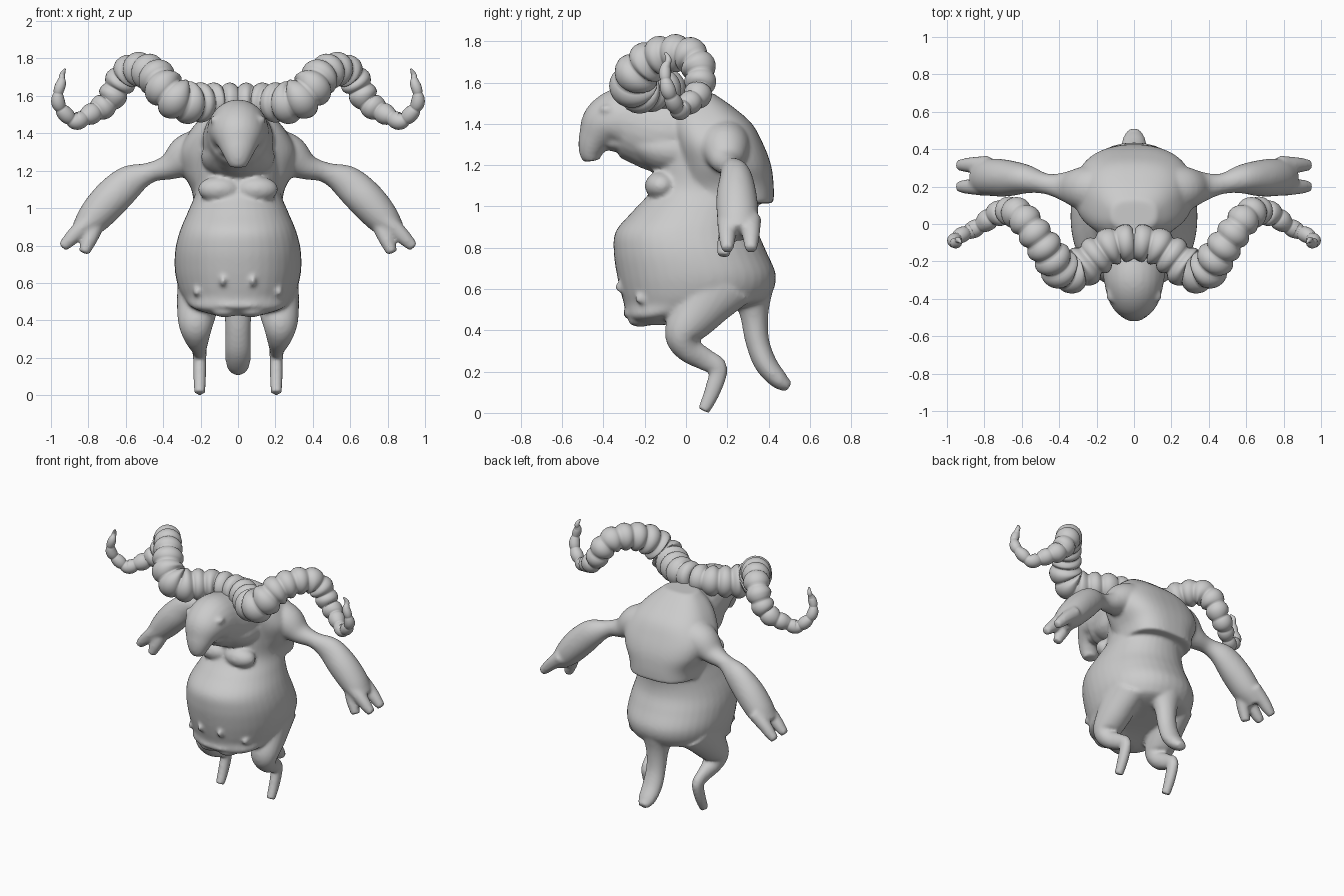
import bpy, bmesh
from math import sin, cos, pi, copysign
from mathutils import Vector, Matrix


def spline(pts, steps):
    """Catmull-Rom samples through tuples (x, y, z, ra, rb)."""
    p = [Vector(q) for q in pts]
    p = [p[0] * 2 - p[1]] + p + [p[-1] * 2 - p[-2]]
    out = []
    for i in range(1, len(p) - 2):
        a, b, c, d = p[i - 1:i + 3]
        for k in range(steps):
            t = k / steps
            out.append(0.5 * (2 * b + (c - a) * t + (2 * a - 5 * b + 4 * c - d) * t * t
                              + (3 * b - a - 3 * c + d) * t ** 3))
    out.append(p[-2])
    return out


def sweep(bm, pts, ref, steps=6, sides=24, rib=0, flat=False, square=1.0):
    """Tube with (super)elliptical sections; ra lies along ref, rb across it.
    flat keeps every section horizontal."""
    s = spline(pts, steps)
    u = Vector(ref)
    rings, run = [], 0
    for i, q in enumerate(s):
        c = Vector(q[:3])
        a, b = s[max(i - 1, 0)], s[min(i + 1, len(s) - 1)]
        t = Vector((0, 0, 1)) if flat else (Vector(b[:3]) - Vector(a[:3])).normalized()
        u = (u - t * u.dot(t)).normalized()
        v = t.cross(u)
        k = 1
        if rib:
            if i:
                run += (c - Vector(s[i - 1][:3])).length
            k = 0.78 + 0.27 * abs(sin(pi * run / rib)) ** 0.7
        ra, rb = max(q[3], .004) * k, max(q[4], .004) * k
        ring = []
        for j in range(sides):
            x, y = (copysign(abs(f) ** square, f) for f in (cos(2 * pi * j / sides), sin(2 * pi * j / sides)))
            ring.append(bm.verts.new(c + u * ra * x + v * rb * y))
        rings.append(ring)
    for r0, r1 in zip(rings, rings[1:]):
        for j in range(sides):
            n = (j + 1) % sides
            bm.faces.new((r0[j], r0[n], r1[n], r1[j]))
    bm.faces.new(rings[0][::-1])
    bm.faces.new(rings[-1])


def both(bm, pts, ref):
    for m in (1, -1):
        sweep(bm, [(m * p[0],) + tuple(p[1:]) for p in pts], ref)


def blob(bm, loc, size):
    bmesh.ops.create_uvsphere(bm, u_segments=20, v_segments=12, radius=1,
                              matrix=Matrix.Translation(loc) @ Matrix.Diagonal((*size, 1)))


def finish(bm, name):
    bmesh.ops.recalc_face_normals(bm, faces=bm.faces)
    me = bpy.data.meshes.new(name)
    bm.to_mesh(me)
    bm.free()
    me.shade_smooth()
    ob = bpy.data.objects.new(name, me)
    bpy.context.collection.objects.link(ob)
    return ob


X, Y = (1, 0, 0), (0, 1, 0)
body = bmesh.new()

# torso with pot belly
sweep(body, [(0, -.17, .425, .12, .07), (0, -.13, .465, .24, .16), (0, .02, .525, .295, .32),
             (0, .05, .58, .32, .365), (0, .05, .67, .338, .385), (0, .02, .78, .335, .37),
             (0, .005, .88, .31, .345), (0, .045, .98, .268, .30), (0, .1, 1.08, .23, .27),
             (0, .12, 1.2, .23, .27), (0, .12, 1.3, .24, .24), (0, .1, 1.4, .21, .2),
             (0, .09, 1.48, .13, .12)], X, flat=True, sides=40, square=.93)

# hunched fur mantle, ending in a ledge on the back
sweep(body, [(0, .22, 1.015, .235, .205), (0, .2, 1.1, .25, .225), (0, .19, 1.2, .30, .222),
             (0, .16, 1.3, .315, .215), (0, .12, 1.4, .265, .20), (0, .08, 1.48, .20, .15),
             (0, .05, 1.55, .12, .08)], X, flat=True, sides=40, square=.75)

# neck, head, muzzle and throat
sweep(body, [(0, .05, 1.36, .19, .18), (0, -.1, 1.36, .19, .20), (0, -.22, 1.39, .172, .185),
             (0, -.31, 1.415, .16, .165), (0, -.39, 1.39, .14, .13), (0, -.44, 1.325, .10, .085),
             (0, -.46, 1.265, .07, .06), (0, -.455, 1.22, .045, .04)], X)
sweep(body, [(0, .0, 1.27, .2, .14), (0, -.13, 1.28, .19, .12), (0, -.26, 1.31, .14, .07),
             (0, -.37, 1.31, .09, .04)], X)

# tail
sweep(body, [(0, .32, .62, .13, .11), (0, .33, .48, .08, .07), (0, .345, .35, .068, .058),
             (0, .385, .24, .07, .055), (0, .45, .16, .062, .045), (0, .50, .125, .035, .025)], X)

# arms
both(body, [(.15, .18, 1.3, .14, .14), (.27, .19, 1.275, .12, .12), (.37, .2, 1.22, .08, .07),
            (.47, .215, 1.19, .055, .055), (.58, .24, 1.14, .078, .09), (.68, .245, 1.05, .098, .10),
            (.77, .25, .95, .1, .09), (.84, .25, .87, .085, .06)], Y)
# fingers and thumb
for y in (.2, .315):
    both(body, [(.78, y, .94, .05, .05), (.85, y, .88, .045, .045), (.90, y, .83, .038, .038),
                (.94, y, .79, .028, .028)], Y)
both(body, [(.76, .22, .92, .05, .05), (.79, .195, .84, .042, .042), (.825, .18, .76, .03, .03)], Y)

# hind legs
both(body, [(.2, .14, .64, .12, .2), (.215, .06, .50, .112, .13), (.225, -.015, .385, .095, .09),
            (.22, .01, .31, .07, .065), (.21, .09, .26, .045, .055), (.205, .155, .215, .037, .046),
            (.205, .13, .11, .035, .04), (.205, .085, .01, .03, .03)], X)

for m in (1, -1):
    blob(body, (m * .1, -.12, 1.1), (.115, .08, .07))        # chest
    blob(body, (m * .12, -.38, 1.47), (.03, .04, .025))      # brow
    blob(body, (m * .22, -.20, .555), (.022, .05, .03))      # side teat
    blob(body, (m * .08, -.315, .61), (.018, .03, .03))      # front teat
    blob(body, (m * .07, -.22, .445), (.07, .06, .028))      # belly fold
blob(body, (0, -.275, .48), (.12, .03, .022))                # belly lip

body = finish(body, "creature_body")
rm = body.modifiers.new("blend", 'REMESH')
rm.mode = 'VOXEL'
rm.voxel_size = .011
rm.use_smooth_shade = True
sm = body.modifiers.new("soften", 'SMOOTH')
sm.factor = .5
sm.iterations = 8

# ribbed curling horns, mirrored from the brow
half = [(0, -.10, 1.57, .095), (.10, -.11, 1.57, .097), (.2, -.17, 1.565, .103), (.3, -.245, 1.57, .112),
        (.38, -.25, 1.625, .107), (.44, -.18, 1.70, .099), (.51, -.08, 1.74, .09), (.585, .02, 1.73, .085),
        (.64, .065, 1.66, .08), (.69, .065, 1.57, .07), (.75, .045, 1.525, .062), (.81, .0, 1.49, .05),
        (.87, -.035, 1.465, .044), (.925, -.06, 1.505, .04), (.96, -.085, 1.56, .036), (.96, -.10, 1.62, .03),
        (.945, -.10, 1.67, .025), (.94, -.085, 1.71, .016), (.925, -.10, 1.745, .005)]
horns = bmesh.new()
for m in (1, -1):
    sweep(horns, [(m * x, y, z, r, r) for x, y, z, r in half], (0, 0, 1), steps=14, rib=.086)
finish(horns, "ribbed_horns")
